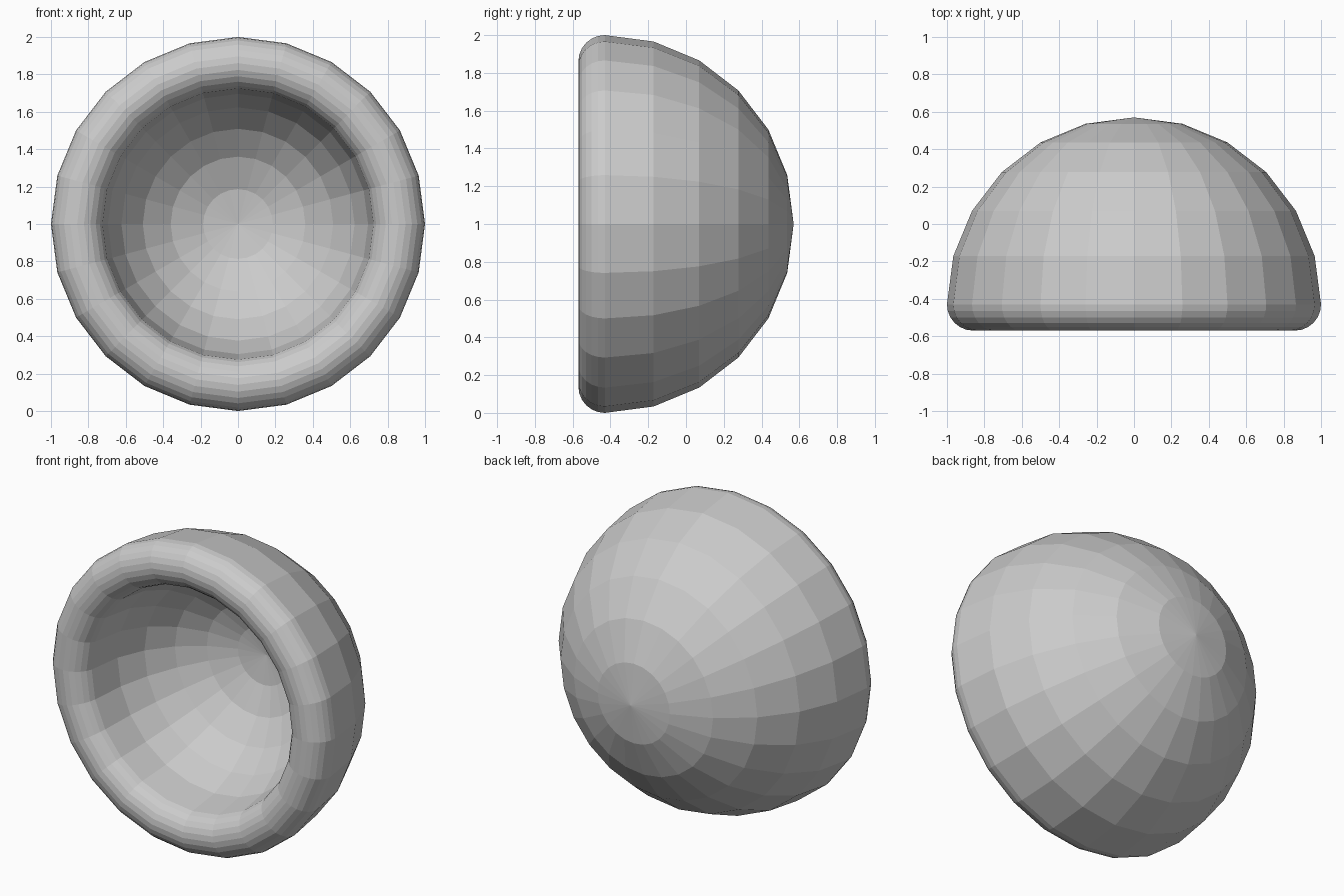
import bpy, bmesh
from math import sin, cos, pi
from mathutils import Vector

if "Cube" in bpy.data.objects:
    bpy.data.objects.remove(bpy.data.objects["Cube"])

SIDES = 24
CENTRE = Vector((0, -0.43, 1))   # common centre of outer and inner domes
OUTER, INNER = 1.0, 0.72
MID, RIM = (OUTER + INNER) / 2, (OUTER - INNER) / 2


def arc(radius, n=6):
    """Quarter circle from the pole to the rim, as (depth, radius)."""
    return [(radius * cos(i * pi / 2 / n), radius * sin(i * pi / 2 / n)) for i in range(n + 1)]


# Half section: outer dome, rounded lip, inner dome
lip = [(-RIM * sin(i * pi / 12), MID + RIM * cos(i * pi / 12)) for i in range(1, 12)]
profile = arc(OUTER) + lip + arc(INNER)[::-1]

# Turn the section around the y axis
bm = bmesh.new()
verts = [bm.verts.new(CENTRE + Vector((0, d, r))) for d, r in profile]
edges = [bm.edges.new(pair) for pair in zip(verts, verts[1:])]
bmesh.ops.spin(bm, geom=verts + edges, cent=CENTRE, axis=(0, 1, 0),
               angle=2 * pi, steps=SIDES, use_duplicate=False)
bmesh.ops.remove_doubles(bm, verts=bm.verts, dist=0.0005)
bmesh.ops.recalc_face_normals(bm, faces=bm.faces)

mesh = bpy.data.meshes.new("hollow_dome")
bm.to_mesh(mesh)
bm.free()
dome = bpy.data.objects.new("hollow_dome", mesh)
bpy.context.collection.objects.link(dome)
